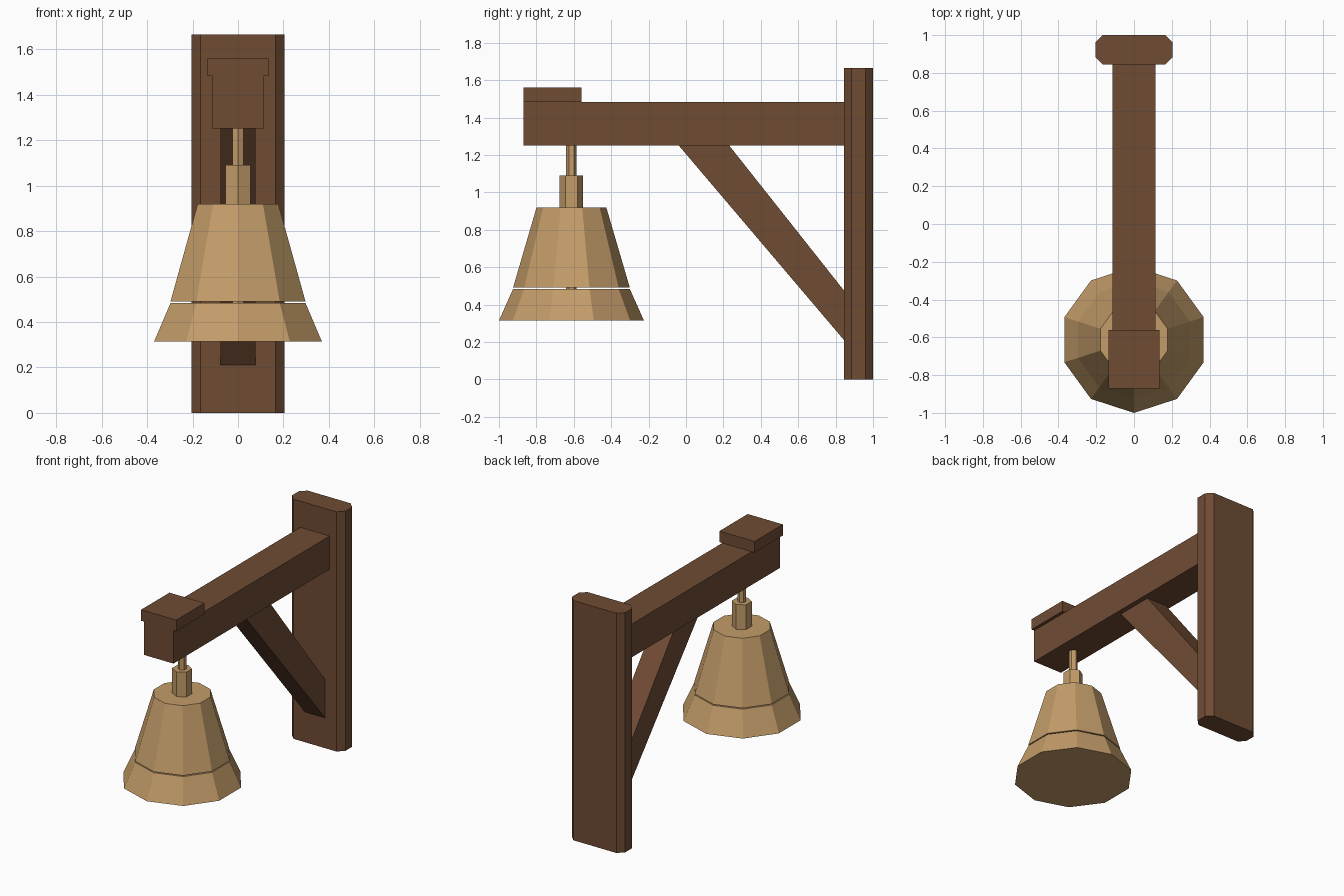
import bpy, bmesh, math

if "Cube" in bpy.data.objects:
    bpy.data.objects.remove(bpy.data.objects["Cube"])

def material(name, rgb):
    m = bpy.data.materials.new(name)
    m.diffuse_color = (*rgb, 1)
    m.use_nodes = True
    m.node_tree.nodes["Principled BSDF"].inputs["Base Color"].default_value = m.diffuse_color
    return m

wood = material("brown wood", (0.162, 0.072, 0.034))
brass = material("pale brass", (0.552, 0.337, 0.144))

def finish(name, bm, mat):
    bmesh.ops.recalc_face_normals(bm, faces=bm.faces)
    me = bpy.data.meshes.new(name)
    bm.to_mesh(me)
    bm.free()
    me.materials.append(mat)
    ob = bpy.data.objects.new(name, me)
    bpy.context.collection.objects.link(ob)
    return ob

def prism(name, points, offset, mat):
    """Extrude a flat polygon of 3D points along offset."""
    bm = bmesh.new()
    face = bm.faces.new([bm.verts.new(p) for p in points])
    ext = bmesh.ops.extrude_face_region(bm, geom=[face])
    bmesh.ops.translate(bm, vec=offset, verts=[v for v in ext["geom"] if isinstance(v, bmesh.types.BMVert)])
    return finish(name, bm, mat)

def side_prism(name, yz, half, mat):
    return prism(name, [(-half, y, z) for y, z in yz], (2 * half, 0, 0), mat)

def frustum(name, sides, r0, r1, z0, z1, mat, cy=-0.6125):
    """Closed low-poly ring stack with one corner facing the front."""
    bm = bmesh.new()
    rings = []
    for r, z in ((r0, z0), (r1, z1)):
        angles = [2 * math.pi * i / sides - math.pi / 2 for i in range(sides)]
        rings.append([bm.verts.new((r * math.cos(a), cy + r * math.sin(a), z)) for a in angles])
    for i in range(sides):
        j = (i + 1) % sides
        bm.faces.new((rings[0][i], rings[0][j], rings[1][j], rings[1][i]))
    for ring in rings:
        bm.faces.new(ring)
    return finish(name, bm, mat)

# Wall post with chamfered upright edges
x, c, y0, y1 = 0.205, 0.04, 0.845, 1.0
outline = [(-x + c, y0), (x - c, y0), (x, y0 + c), (x, y1 - c),
           (x - c, y1), (-x + c, y1), (-x, y1 - c), (-x, y0 + c)]
prism("wall_post", [(a, b, 0) for a, b in outline], (0, 0, 1.665), wood)

# Arm, end cap and slanted brace
side_prism("arm", [(-0.87, 1.252), (0.845, 1.252), (0.845, 1.483), (-0.87, 1.483)], 0.113, wood)
side_prism("arm_cap", [(-0.87, 1.483), (-0.56, 1.483), (-0.56, 1.56), (-0.87, 1.56)], 0.135, wood)
side_prism("brace", [(-0.04, 1.252), (0.23, 1.252), (0.845, 0.475), (0.845, 0.21)], 0.078, wood)

# Bell hanging on a rod
frustum("hanging_rod", 6, 0.028, 0.028, 0.40, 1.252, brass)
frustum("bell_collar", 6, 0.063, 0.063, 0.918, 1.09, brass)
frustum("bell_body", 10, 0.312, 0.187, 0.491, 0.918, brass)
frustum("bell_skirt", 10, 0.3875, 0.312, 0.315, 0.484, brass)
